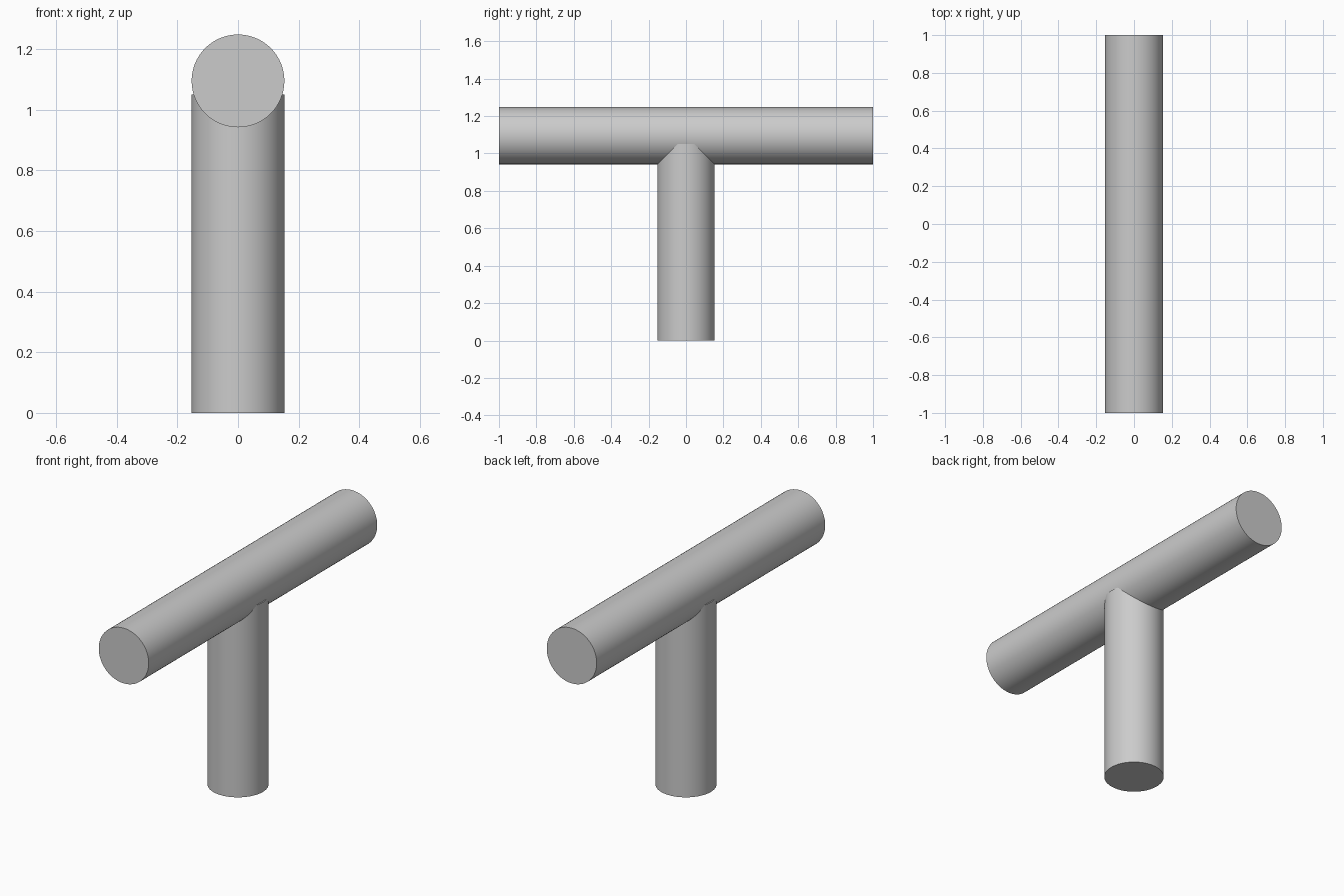
import bpy
import math

cube = bpy.data.objects.get("Cube")
if cube:
    bpy.data.objects.remove(cube, do_unlink=True)

RADIUS = 0.153
BAR_LENGTH = 2.0
BAR_HEIGHT = 1.095   # height of the bar's axis
POST_HEIGHT = 1.05   # the post ends inside the bar

grey = bpy.data.materials.new("plain grey")
grey.use_nodes = True
colour = (0.6, 0.6, 0.6, 1)
grey.diffuse_color = colour
grey.node_tree.nodes["Principled BSDF"].inputs["Base Color"].default_value = colour


def rod(name, length, location, rotation=(0, 0, 0)):
    """Smooth round rod with flat, sharp-edged ends."""
    bpy.ops.mesh.primitive_cylinder_add(
        vertices=64, radius=RADIUS, depth=length, location=location, rotation=rotation)
    obj = bpy.context.object
    obj.name = name
    obj.data.materials.append(grey)
    bpy.ops.object.shade_smooth_by_angle(angle=math.radians(30))
    return obj


# Upright post
rod("post", POST_HEIGHT, (0, 0, POST_HEIGHT / 2))

# Horizontal bar running front to back
rod("crossbar", BAR_LENGTH, (0, 0, BAR_HEIGHT), (math.pi / 2, 0, 0))
